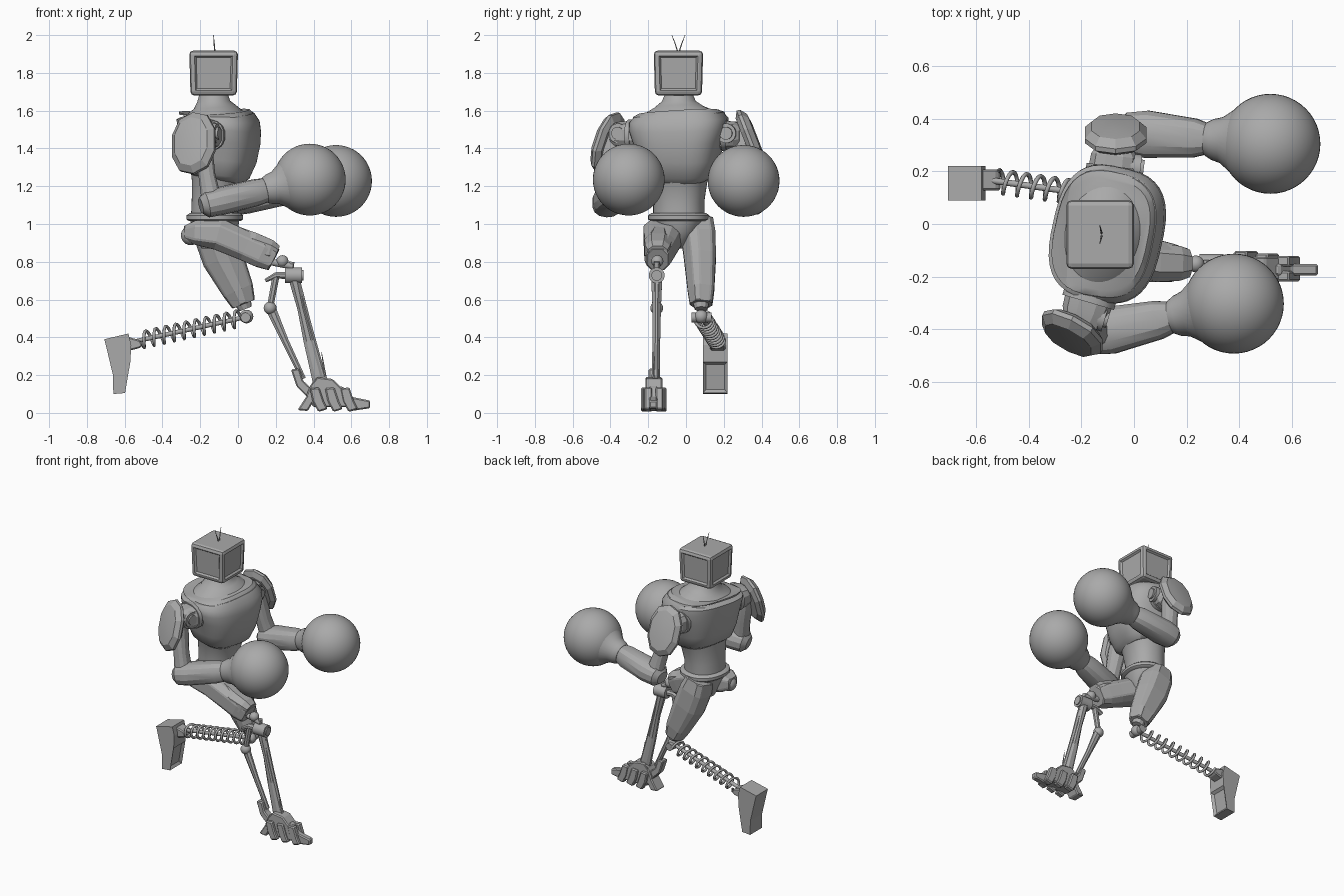
import bpy, bmesh, math
from mathutils import Vector as V, Matrix

cube = bpy.data.objects.get("Cube")
if cube:
    bpy.data.objects.remove(cube)

grey = bpy.data.materials.new("plain grey")
grey.use_nodes = True
grey.diffuse_color = (0.4, 0.4, 0.4, 1)
grey.node_tree.nodes["Principled BSDF"].inputs["Base Color"].default_value = grey.diffuse_color


def finish(name, bm, smooth=None):
    bmesh.ops.recalc_face_normals(bm, faces=bm.faces)
    mesh = bpy.data.meshes.new(name)
    bm.to_mesh(mesh)
    bm.free()
    mesh.materials.append(grey)
    ob = bpy.data.objects.new(name, mesh)
    bpy.context.collection.objects.link(ob)
    if smooth:
        bpy.ops.object.select_all(action="DESELECT")
        ob.select_set(True)
        bpy.context.view_layer.objects.active = ob
        bpy.ops.object.shade_smooth_by_angle(angle=math.radians(smooth))
    return ob


def tube(name, rings, n=24, square=2, ref=(0, 1, 0), smooth=40, panel=0):
    """Loft of rings (centre, half width along ref, other half width, optional tilt)."""
    bm = bmesh.new()
    pts = [V(r[0]) for r in rings]
    loops = []
    for i, r in enumerate(rings):
        t = (pts[min(i + 1, len(pts) - 1)] - pts[max(i - 1, 0)]).normalized()
        side = (V(ref) - V(ref).dot(t) * t).normalized()
        if len(r) > 3:
            t = Matrix.Rotation(math.radians(r[3]), 3, side) @ t
        up = t.cross(side)
        loop = []
        for k in range(n):
            a = 2 * math.pi * (k + 0.5) / n
            c, s = math.cos(a), math.sin(a)
            c = math.copysign(abs(c) ** (2 / square), c)
            s = math.copysign(abs(s) ** (2 / square), s)
            loop.append(bm.verts.new(pts[i] + side * c * r[1] + up * s * r[2]))
        loops.append(loop)
    walls = []
    for a, b in zip(loops, loops[1:]):
        for k in range(n):
            walls.append(bm.faces.new((a[k], a[(k + 1) % n], b[(k + 1) % n], b[k])))
    bm.faces.new(loops[0])
    bm.faces.new(loops[-1])
    bmesh.ops.recalc_face_normals(bm, faces=bm.faces)
    if panel:  # one long raised plate on every other side
        for k in range(0, n, 2):
            bmesh.ops.inset_region(bm, faces=walls[k::n], thickness=panel, depth=panel * 0.6)
    return finish(name, bm, smooth)


def rod(name, a, b, r0, r1=None, n=16, **kw):
    return tube(name, [(a, r0, r0), (b, r1 or r0, r1 or r0)], n, **kw)


def ball(name, centre, radius, seg=24):
    bm = bmesh.new()
    bmesh.ops.create_uvsphere(bm, u_segments=seg, v_segments=seg // 2, radius=radius,
                              matrix=Matrix.Translation(centre))
    return finish(name, bm, 60)


def slab(name, outline, y, half, groove=None):
    """Side outline (x, z) extruded across y, with softened edges or a groove."""
    bm = bmesh.new()
    face = bm.faces.new([bm.verts.new((x, y - half, z)) for x, z in outline])
    ext = bmesh.ops.extrude_face_region(bm, geom=[face])
    bmesh.ops.translate(bm, vec=(0, 2 * half, 0),
                        verts=[v for v in ext["geom"] if isinstance(v, bmesh.types.BMVert)])
    bmesh.ops.recalc_face_normals(bm, faces=bm.faces)
    if groove:
        low = [f for f in bm.faces if groove(f)]
        bmesh.ops.inset_individual(bm, faces=low, thickness=0.024, depth=-0.015)
    else:
        bmesh.ops.bevel(bm, geom=bm.edges[:], offset=0.007, segments=1, affect="EDGES")
    return finish(name, bm)


# Torso, turned a little about z, collar dropping to the front
YAW = (0.22, 0.975, 0)
MID = V((-0.103, -0.038, 0))


def body(name, levels, square=2.4, **kw):
    """Levels (z, forward shift, half width, half depth, forward drop) on the torso axis."""
    return tube(name, [(MID + V((dx, 0, z)), w, d, t) for z, dx, w, d, t in levels],
                40, square, YAW, **kw)


body("abdomen", [(1.02, -.02, .135, .125, 0), (1.12, -.02, .135, .12, 0),
                 (1.22, -.01, .15, .13, 0), (1.3, 0, .18, .15, 0)], 2.2)
body("chest", [(1.235, -.005, .15, .125, 3), (1.26, -.002, .185, .158, 3), (1.34, .003, .213, .19, 3),
               (1.44, .005, .238, .207, 6), (1.51, .002, .26, .212, 10), (1.55, -.002, .258, .208, 13),
               (1.575, -.01, .235, .188, 15)], 2.8)
body("collar_ring", [(1.545, -.005, .228, .18, 15), (1.562, -.005, .243, .197, 15),
                     (1.58, -.008, .238, .192, 15), (1.592, -.012, .213, .168, 15)], 2.8)
body("neck", [(1.56, -.005, .215, .17, 15), (1.595, -.012, .18, .14, 13), (1.62, -.02, .13, .11, 8),
              (1.65, -.025, .09, .087, 4), (1.7, -.027, .068, .072, 0)], 2)
body("waist_ring", [(1.015, -.02, .15, .135, 0), (1.025, -.02, .162, .148, 0),
                    (1.045, -.02, .162, .148, 0), (1.058, -.02, .145, .13, 0)], 2.2)
body("pelvis", [(.87, -.03, .04, .06, 0), (.91, -.03, .065, .09, 0),
                (.97, -.02, .115, .12, 0), (1.03, -.02, .145, .13, 0)], 2.2)

# Boxy screen head with sunken side panels
bm = bmesh.new()
bmesh.ops.create_cube(bm, size=1)
for v in bm.verts:
    taper = 0.95 if v.co.z < 0 else 1
    v.co = V((-.129 + v.co.x * .258 * taper, -.04 + v.co.y * .262 * taper, 1.799 + v.co.z * .237))
bmesh.ops.bevel(bm, geom=bm.edges[:], offset=.02, segments=2, profile=.5, affect="EDGES")
bm.normal_update()
big = [f for f in bm.faces if f.calc_area() > .02 and abs(f.normal.z) < .5]
bmesh.ops.inset_individual(bm, faces=big, thickness=.01, depth=0)
bmesh.ops.inset_individual(bm, faces=big, thickness=.013, depth=-.012)
finish("head", bm)
for tag, dy in (("right", -.035), ("left", .035)):
    tube(tag + "_antenna", [((-.122, -.04, 1.9), .004, .004), ((-.126, -.04 + dy * .5, 1.955), .003, .003),
                            ((-.13, -.04 + dy, 2.0), .0015, .0015)], 6)


# Arms with shoulder drum, shell, forearm and round glove
def arm(tag, inner, shoulder, disc, elbow, glove, shell, out, wide):
    inner, shoulder, disc, elbow, glove, shell = map(V, (inner, shoulder, disc, elbow, glove, shell))
    out = V(out).normalized()
    along = (shoulder - inner).normalized()
    tube(tag + "_shoulder_drum", [(inner, .078, .098), (inner + along * .09, .075, .092),
                                  (shoulder, .06, .07)], 12, 2.6, (0, 0, 1), 20)
    tube(tag + "_shoulder_ring", [(inner + along * d, .084, .104) for d in (.025, .05)], 16, 2.4, (0, 0, 1))
    face = V((along.y, -along.x, 0)) * (1 if along.y > 0 else -1)
    rod(tag + "_shoulder_disc", disc - face * .1, disc, .052)
    rod(tag + "_shoulder_cap", disc, disc + face * .012, .034)
    tube(tag + "_upper_arm", [(shoulder + V((0, 0, .04)), .045, .045),
                              (shoulder.lerp(elbow, .2), .06, .055), (shoulder.lerp(elbow, .6), .052, .046),
                              (elbow + V((0, 0, .02)), .055, .055)], 12, 2.4, smooth=25)
    tube(tag + "_shoulder_shell", [(shell - out * .02, wide * .8, .135), (shell, wide, .172),
                                   (shell + out * .018, wide, .17), (shell + out * .045, wide * .78, .135),
                                   (shell + out * .052, wide * .4, .07)], 10, 2.3, (1, 0, 0), 15)
    fore = (glove - elbow).normalized()
    tube(tag + "_forearm", [(elbow - fore * .06, .05, .04), (elbow - fore * .03, .078, .07),
                            (elbow + fore * .05, .092, .075), (elbow.lerp(glove, .45), .075, .072),
                            (glove - fore * .24, .058, .064)], 14, 2.3, smooth=25)
    tube(tag + "_glove_cuff", [(glove - fore * .25, .064, .068), (glove - fore * .225, .078, .08),
                               (glove - fore * .19, .088, .088), (glove - fore * .14, .125, .125)], 32)
    ball(tag + "_glove", glove, .19, 48)


arm("right", (-.16, -.25, 1.47), (-.2, -.385, 1.47), (-.11, -.36, 1.48), (-.14, -.415, 1.11),
    (.38, -.303, 1.235), (-.23, -.405, 1.425), (-.45, -.84, .28), .13)
arm("left", (-.085, .17, 1.47), (-.07, .29, 1.47), (.025, .212, 1.48), (.0, .345, 1.12),
    (.519, .305, 1.228), (-.07, .33, 1.44), (0, .93, .36), .122)

# Right leg: raised thigh
ball("right_hip_joint", (-.25, -.125, .94), .052)
tube("right_thigh", [((-.285, -.12, .955), .05, .035), ((-.23, -.12, .955), .095, .068),
                     ((-.1, -.12, .945), .113, .09), ((.05, -.138, .878), .09, .083),
                     ((.13, -.148, .842), .078, .082), ((.19, -.15, .81), .06, .066)],
     8, 2.3, smooth=None, panel=.01)
tube("right_knee_guard", [((-.02, -.14, .925), .05, .07), ((.08, -.147, .885), .078, .074),
                          ((.17, -.15, .86), .07, .06), ((.205, -.15, .845), .055, .045)], 8, 2.5, smooth=None)

# Right leg: knee joint and two-rod shin
rod("right_knee_link", (.17, -.15, .8), (.29, -.155, .775), .018)
ball("right_knee_ball", (.235, -.152, .803), .032)
rod("right_knee_barrel", (.25, -.155, .728), (.34, -.155, .728), .042, n=24)
rod("right_knee_cap", (.34, -.155, .728), (.348, -.155, .728), .028, n=24)
rod("right_knee_post", (.28, -.155, .75), (.285, -.155, .8), .014)
tube("right_shin_lever", [((.145, -.155, .7), .018, .01), ((.2, -.155, .728), .022, .018),
                          ((.27, -.155, .728), .022, .022)], 8, smooth=None)
tube("right_shin", [((.295, -.155, .72), .032, .032), ((.335, -.155, .55), .024, .022),
                    ((.375, -.157, .38), .022, .03), ((.43, -.16, .16), .024, .036)], 8, smooth=None)
tube("right_shin_strip", [((.315, -.155, .69), .016, .018), ((.37, -.156, .47), .014, .02),
                          ((.455, -.16, .18), .014, .016)], 8, smooth=None)
rod("right_back_rod_upper", (.2, -.155, .72), (.17, -.155, .56), .02, .018, 8, smooth=None)
ball("right_back_joint", (.17, -.155, .555), .034)
tube("right_back_rod_lower", [((.17, -.155, .56), .02, .03), ((.25, -.157, .38), .015, .02),
                              ((.345, -.16, .18), .014, .016)], 8, smooth=None)

# Right foot: stacked plates, toes and heel spurs
FOOT = -.17
slab("right_foot_body", [(.36, .09), (.385, .15), (.42, .19), (.5, .18), (.56, .12), (.6, .03), (.4, .03)], FOOT, .045)
slab("right_foot_heel", [(.28, .23), (.325, .235), (.345, .17), (.4, .12), (.38, .07), (.31, .14)], FOOT, .028)
slab("right_heel_spur", [(.37, .1), (.315, .015), (.37, .01), (.41, .08)], FOOT, .045)
slab("right_middle_toe", [(.5, .14), (.555, .14), (.6, .085), (.7, .065), (.7, .025), (.6, .01), (.56, .04)], FOOT - .004, .022)
for tag, dy in (("outer", -.048), ("inner", .048)):
    for k, x in enumerate((.41, .49, .57)):
        slab(f"right_{tag}_toe_{k + 1}", [(x - .03, .13), (x + .02, .135), (x + .045, .06), (x + .065, .02),
                                          (x + .015, .005), (x - .015, .06)], FOOT + dy * (1 - k * .2), .02)
rod("right_ankle_spike", (.465, FOOT, .17), (.442, FOOT, .325), .008, .001, 6)
rod("right_ankle", (.42, FOOT - .042, .15), (.42, FOOT + .042, .15), .03, ref=(0, 0, 1))

# Left leg: hanging panelled thigh and knee
tube("left_thigh", [((-.15, .06, 1.02), .085, .085), ((-.125, .068, .94), .092, .105),
                    ((-.08, .077, .82), .085, .108), ((.0, .082, .65), .07, .082),
                    ((.03, .082, .575), .058, .06)], 10, 2.3, smooth=None, panel=.01)
rod("left_thigh_collar", (.02, .08, .6), (.04, .08, .55), .05, .035, 10, smooth=None)
ball("left_knee_ball", (.045, .08, .51), .036)
rod("left_knee_pin", (.04, .03, .505), (.04, .135, .505), .026, ref=(0, 0, 1))

# Left leg: sprung shin
top, end = V((.03, .085, .505)), V((-.56, .168, .375))
rod("left_spring_core", top, end, .012)
axis = (end - top).normalized()
across = axis.cross(V((0, 0, 1))).normalized()
lift = across.cross(axis)
TURNS, STEP = 10, 16
curve = bpy.data.curves.new("left_spring", "CURVE")
curve.dimensions = "3D"
curve.bevel_depth, curve.bevel_resolution = .0085, 1
spline = curve.splines.new("POLY")
spline.points.add(TURNS * STEP)
for i, p in enumerate(spline.points):
    a = 2 * math.pi * i / STEP
    at = top.lerp(end, .03 + .9 * i / (TURNS * STEP))
    p.co = (*(at + (across * math.cos(a) + lift * math.sin(a)) * .043), 1)
curve.materials.append(grey)
bpy.context.collection.objects.link(bpy.data.objects.new("left_spring", curve))

# Left foot: blocky stump with a grooved sole
slab("left_foot", [(-.708, .39), (-.58, .42), (-.565, .36), (-.57, .27), (-.598, .105), (-.66, .1),
                   (-.662, .2), (-.7, .36)], .155, .066,
     groove=lambda f: f.normal.x > .9 and f.calc_center_median().z < .3)
slab("left_foot_socket", [(-.59, .405), (-.52, .385), (-.505, .36), (-.515, .345), (-.59, .325)], .168, .04)
